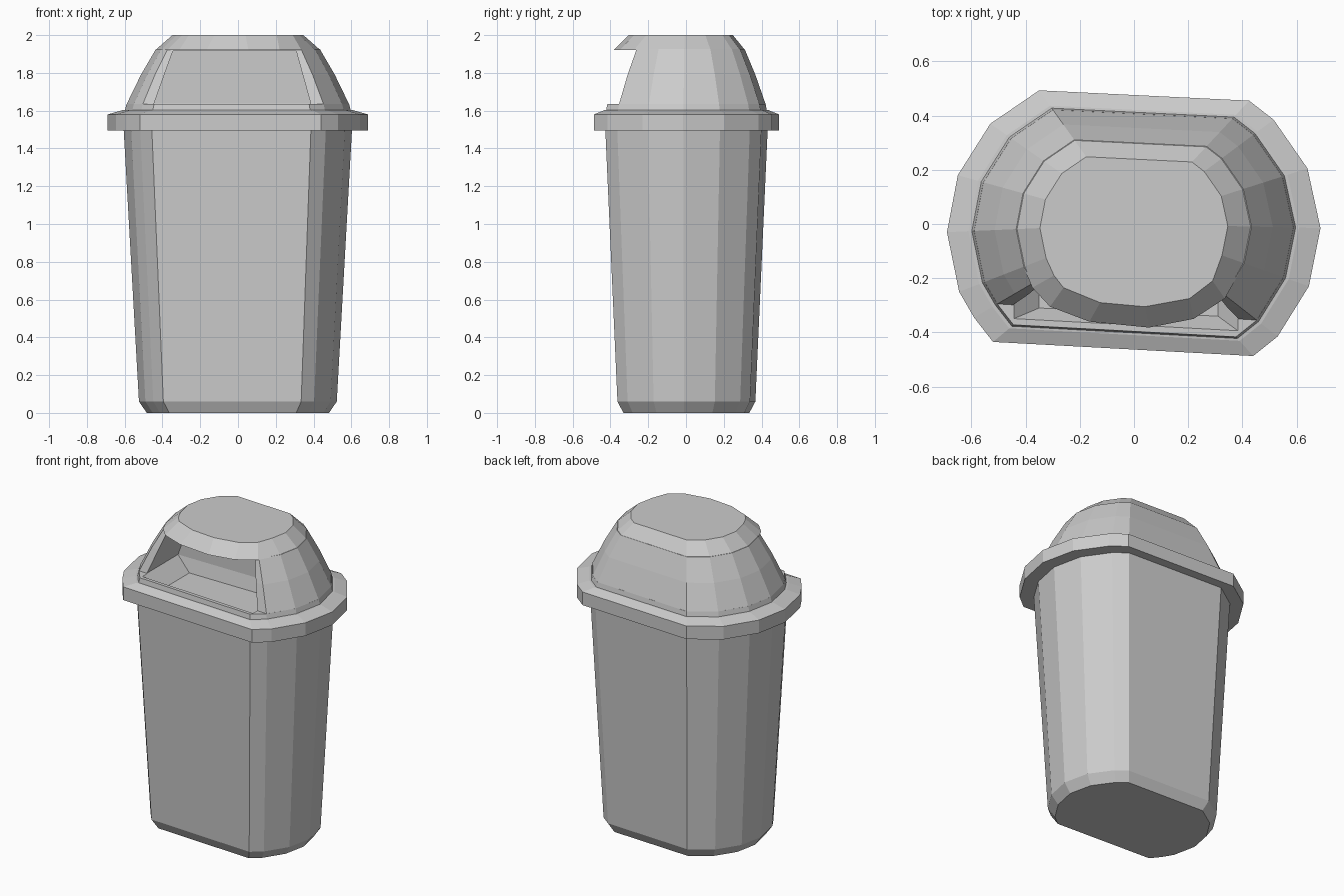
import bpy, bmesh

if "Cube" in bpy.data.objects:
    bpy.data.objects.remove(bpy.data.objects["Cube"])

# Plan outline of the bin at rim size, counter-clockwise from the front left corner
OUTLINE = [(-.52, -.435), (.44, -.487), (.53, -.415), (.645, -.23), (.688, -.015),
           (.64, .205), (.515, .385), (.425, .455), (-.35, .493), (-.53, .37),
           (-.65, .18), (-.69, -.03), (-.645, -.25), (-.59, -.345)]


def scaled(pts, sx, sy=None):
    sy = sx if sy is None else sy
    return [(x * sx, y * sy) for x, y in pts]


def loft(name, sections):
    """Closed flat-shaded solid through (z, points) sections."""
    bm = bmesh.new()
    rings = [[bm.verts.new((x, y, z)) for x, y in pts] for z, pts in sections]
    n = len(rings[0])
    for a, b in zip(rings, rings[1:]):
        for i in range(n):
            j = (i + 1) % n
            bm.faces.new((a[i], a[j], b[j], b[i]))
    bm.faces.new(rings[0][::-1])
    bm.faces.new(rings[-1])
    bmesh.ops.recalc_face_normals(bm, faces=bm.faces)
    mesh = bpy.data.meshes.new(name)
    bm.to_mesh(mesh)
    bm.free()
    obj = bpy.data.objects.new(name, mesh)
    bpy.context.collection.objects.link(obj)
    return obj


def cut(obj, cutter):
    mod = obj.modifiers.new("opening", 'BOOLEAN')
    mod.operation = 'DIFFERENCE'
    mod.solver = 'EXACT'
    mod.object = cutter


# Tapered body with chamfered foot
loft("bin_body", [(0, scaled(OUTLINE, .70, .68)),
                  (.06, scaled(OUTLINE, .76, .745)),
                  (1.51, scaled(OUTLINE, .878))])

# Rim collar with the raised sill of the lid
rim = loft("lid_rim", [(1.495, OUTLINE), (1.58, OUTLINE),
                       (1.603, scaled(OUTLINE, .885)),
                       (1.604, scaled(OUTLINE, .867)),
                       (1.635, scaled(OUTLINE, .855))])

# Dome, set back at the front behind the sill
shell = OUTLINE[2:]
dome = loft("lid_dome", [(1.634, scaled(shell, .855)),
                         (1.79, scaled(shell, .745)),
                         (1.926, scaled(shell, .63))])

# Hood cap with a rounded brow over the opening
back = OUTLINE[3:13]
brow_low = [(-.375, -.235), (-.31, -.305), (-.165, -.36),
            (.055, -.382), (.22, -.35), (.335, -.275)]
brow_top = [(-.295, -.19), (-.26, -.235), (-.125, -.29),
            (.04, -.305), (.205, -.275), (.29, -.21)]
loft("lid_hood", [(1.922, brow_low + scaled(back, .632)),
                  (2.0, brow_top + scaled(back, .503))])

# Chute cavity cut through the dome and sill
chute = loft("chute_cutter", [
    (1.55, [(-.35, -.31), (.31, -.34), (.31, .0), (-.35, .0)]),
    (1.637, [(-.445, -.35), (.385, -.395), (.385, .02), (-.445, .02)]),
    (1.915, [(-.345, -.37), (.308, -.40), (.308, .02), (-.345, .02)])])
chute.hide_render = True
chute.hide_viewport = False
chute.display_type = 'WIRE'
cut(rim, chute)
cut(dome, chute)

# Bake the cuts and drop the helper
bpy.context.view_layer.update()
deps = bpy.context.evaluated_depsgraph_get()
for obj in (rim, dome):
    baked = bpy.data.meshes.new_from_object(obj.evaluated_get(deps))
    obj.modifiers.clear()
    obj.data = baked
bpy.data.objects.remove(chute)
